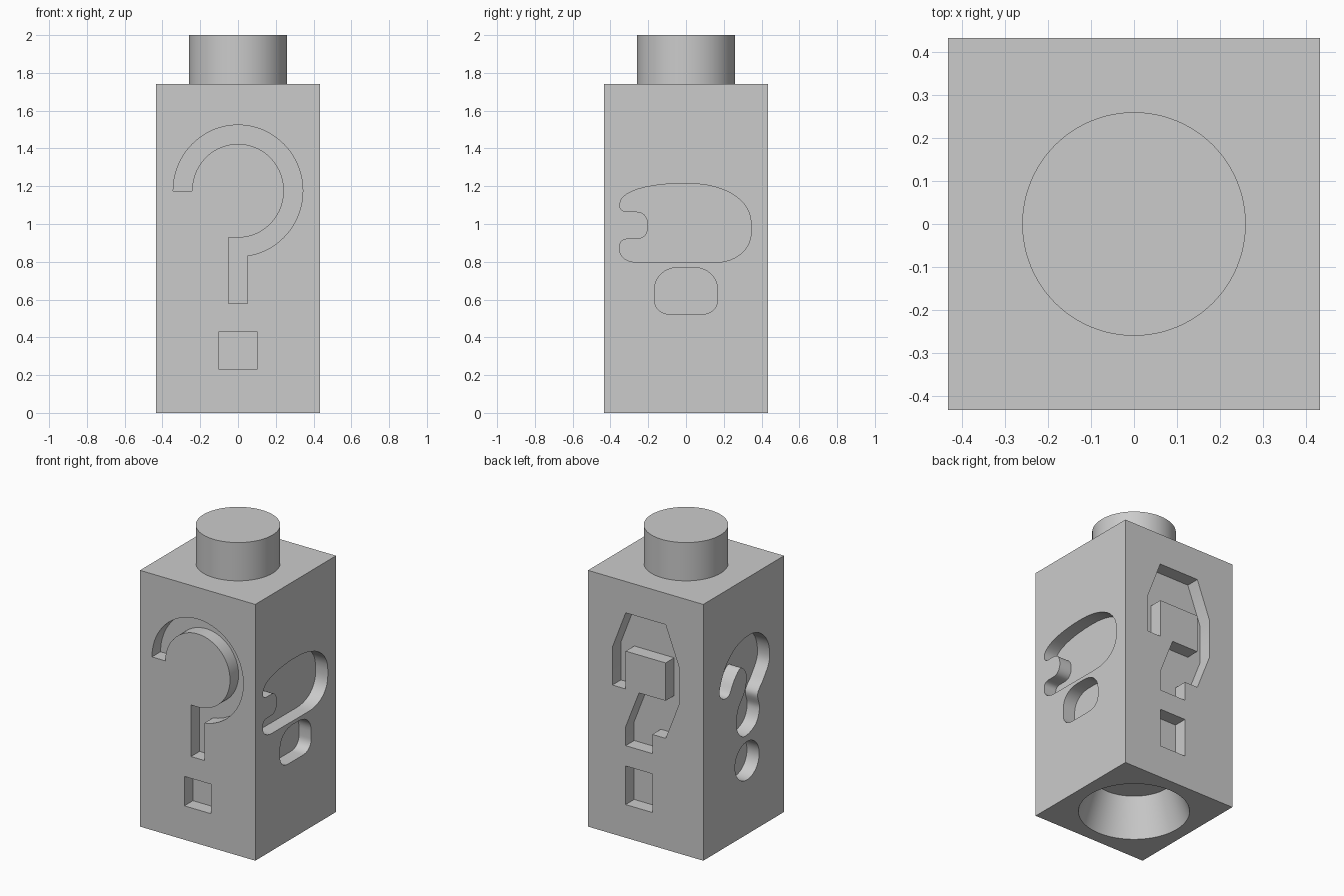
import bpy, bmesh, math
from mathutils import Vector, Matrix

if "Cube" in bpy.data.objects:
    bpy.data.objects.remove(bpy.data.objects["Cube"], do_unlink=True)

HALF, TOP, HEIGHT = 0.433, 1.74, 2.0
STUD_R, SOCKET_R = 0.26, 0.345
DEPTH = 0.092

grey = bpy.data.materials.new("plain_grey")
grey.use_nodes = True
GREY = (0.6, 0.6, 0.6, 1)
grey.diffuse_color = GREY
grey.node_tree.nodes["Principled BSDF"].inputs["Base Color"].default_value = GREY


def make_object(name, bm):
    bmesh.ops.recalc_face_normals(bm, faces=bm.faces)
    mesh = bpy.data.meshes.new(name)
    bm.to_mesh(mesh)
    bm.free()
    mesh.materials.append(grey)
    obj = bpy.data.objects.new(name, mesh)
    bpy.context.collection.objects.link(obj)
    return obj


def cone(name, r_low, r_high, z_low, z_high):
    bm = bmesh.new()
    bmesh.ops.create_cone(bm, cap_ends=True, segments=96, radius1=r_low, radius2=r_high,
                          depth=z_high - z_low,
                          matrix=Matrix.Translation((0, 0, (z_low + z_high) / 2)))
    return make_object(name, bm)


def arc(cx, cz, rx, rz, a0, a1, steps=48):
    angles = [math.radians(a0 + (a1 - a0) * i / steps) for i in range(steps + 1)]
    return [(cx + rx * math.cos(a), cz + rz * math.sin(a)) for a in angles]


def rect(x0, x1, z0, z1):
    return [(x0, z0), (x1, z0), (x1, z1), (x0, z1)]


def rounded(corners, steps=10):
    """Each entry is start, corner, end; a cubic curve rounds the corner."""
    pts = []
    for s, c, e in corners:
        s, c, e = Vector(s), Vector(c), Vector(e)
        p, q = s.lerp(c, 0.6), e.lerp(c, 0.6)
        for i in range(steps + 1):
            t = i / steps
            v = s * (1-t)**3 + p * 3*t*(1-t)**2 + q * 3*t*t*(1-t) + e * t**3
            if not pts or (v - pts[-1]).length > 0.0005:
                pts.append(v)
    if (pts[0] - pts[-1]).length < 0.0005:
        pts.pop()
    return pts


def smooth_loop(points, steps=6):
    """Closed smooth curve through the points."""
    p = [Vector(v) for v in points]
    n, out = len(p), []
    for i in range(n):
        a, b, c, d = p[i-1], p[i], p[(i+1) % n], p[(i+2) % n]
        for k in range(steps):
            t = k / steps
            out.append(0.5 * (2*b + (c-a)*t + (2*a - 5*b + 4*c - d)*t*t
                              + (3*b - a - 3*c + d)*t**3))
    return out


def engraver(name, outlines, turn):
    """Prisms reaching into one side of the block, turned about z."""
    bm = bmesh.new()
    for outline in outlines:
        face = bm.faces.new([bm.verts.new((x, -HALF - 0.05, z)) for x, z in outline])
        new = bmesh.ops.extrude_face_region(bm, geom=[face])["geom"]
        verts = [v for v in new if isinstance(v, bmesh.types.BMVert)]
        bmesh.ops.translate(bm, vec=(0, DEPTH + 0.05, 0), verts=verts)
        if face.is_valid and len(face.link_loops if hasattr(face, "link_loops") else face.loops) \
                and not any(len(e.link_faces) > 1 for e in face.edges):
            bm.faces.new(list(face.verts))
    bmesh.ops.holes_fill(bm, edges=[e for e in bm.edges if e.is_boundary], sides=0)
    bmesh.ops.rotate(bm, verts=bm.verts, cent=(0, 0, 0),
                     matrix=Matrix.Rotation(math.radians(turn), 3, "Z"))
    return make_object(name, bm)


# Front: thin round hook with a square dot
HOOK_Z = 1.176
outer = [p for p in arc(0, HOOK_Z, 0.343, 0.348, 180, -90, 72) if p[0] > 0.05 or p[1] > HOOK_Z - 0.01]
front_hook = (outer + [(0.05, 0.832), (0.05, 0.578), (-0.05, 0.578), (-0.05, 0.928)]
              + arc(0, HOOK_Z, 0.243, 0.248, -90, 180, 72))
front = [front_hook, rect(-0.1, 0.1, 0.23, 0.43)]

# Right-hand side: wide soft blob with a notch, and a soft dot
blob = rounded([
    ((-.35, 1.105), (-.35, 1.215), (0, 1.215)),
    ((0, 1.215), (.345, 1.215), (.345, 1.0)),
    ((.345, .96), (.345, .795), (.14, .795)),
    ((-.25, .797), (-.35, .797), (-.35, .86)),
    ((-.35, .885), (-.35, .92), (-.31, .92)),
    ((-.26, .92), (-.2, .92), (-.2, .99)),
    ((-.2, .99), (-.2, 1.065), (-.26, 1.065)),
    ((-.31, 1.065), (-.35, 1.065), (-.35, 1.095))])
half_dot = [((-.167, .65), (-.167, .771), (-.03, .771)),
            ((-.08, .522), (-.167, .522), (-.167, .6))]
mirror = [[(-x, z) for x, z in reversed(c)] for c in half_dot]
soft_dot = rounded([half_dot[0], mirror[0], mirror[1], half_dot[1]])

# Back: angular hook with a square dot
angular = [(-.15, 1.527), (.15, 1.527), (.25, 1.267), (.25, 1.01), (.15, .755), (.05, .755),
           (.05, .625), (-.15, .625), (-.15, .755), (-.05, 1.01), (.15, 1.01), (.15, 1.267),
           (-.15, 1.267), (-.15, 1.01), (-.25, 1.01), (-.25, 1.267)]
back = [angular, rect(-.15, .05, .225, .487)]

# Left-hand side: flowing hook with a round dot
flowing = smooth_loop([
    (-.257, 1.09), (-.18, 1.24), (-.04, 1.33), (.13, 1.335), (.25, 1.24), (.278, 1.1),
    (.214, .99), (.15, .91), (.17, .805), (.125, .71), (.0, .675), (-.075, .76),
    (-.06, .88), (.015, .985), (.03, 1.09), (-.03, 1.155), (-.1, 1.1), (-.16, 1.015),
    (-.23, 1.02)])
left = [flowing, arc(.037, .5, .13, .13, 0, 352.5, 47)]

# Block with tapered socket underneath
bm = bmesh.new()
bmesh.ops.create_cube(bm, size=1, matrix=Matrix.Translation((0, 0, TOP / 2))
                      @ Matrix.Diagonal((2 * HALF, 2 * HALF, TOP, 1)))
block = make_object("block", bm)

slope = (SOCKET_R - STUD_R) / 0.26
cutters = [cone("socket_cutter", SOCKET_R + slope * 0.05, STUD_R, -0.05, 0.26)]
for name, shapes, turn in (("front", front, 0), ("right_side", [blob, soft_dot], 90),
                           ("back", back, 180), ("left_side", left, 270)):
    cutters.append(engraver(name + "_cutter", shapes, turn))

bpy.context.view_layer.objects.active = block
for cutter in cutters:
    cutter.hide_render = True
    mod = block.modifiers.new(cutter.name, "BOOLEAN")
    mod.operation, mod.solver, mod.object = "DIFFERENCE", "EXACT", cutter
    bpy.ops.object.modifier_apply(modifier=mod.name)
    bpy.data.objects.remove(cutter, do_unlink=True)

# Round stud on top
stud = cone("stud", STUD_R, STUD_R, TOP, HEIGHT)

# Smooth the curved walls, keep the edges sharp
for obj in (block, stud):
    bpy.ops.object.select_all(action="DESELECT")
    obj.select_set(True)
    bpy.context.view_layer.objects.active = obj
    bpy.ops.object.shade_smooth_by_angle(angle=math.radians(30))
